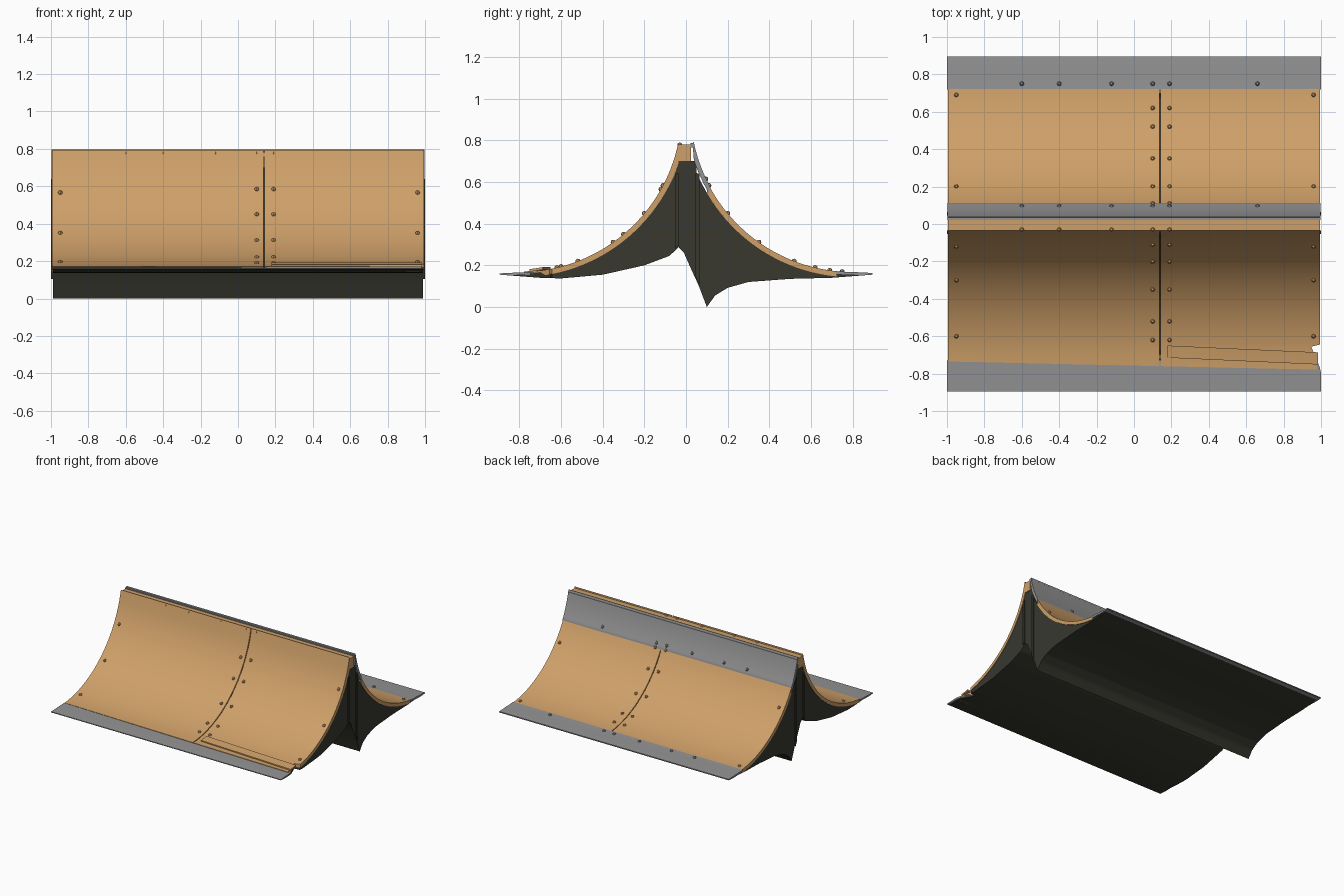
import bpy, bmesh, math
from mathutils import Matrix

if "Cube" in bpy.data.objects:
    bpy.data.objects.remove(bpy.data.objects["Cube"])


def material(name, rgb):
    m = bpy.data.materials.new(name)
    m.diffuse_color = (*rgb, 1)
    m.use_nodes = True
    m.node_tree.nodes["Principled BSDF"].inputs["Base Color"].default_value = m.diffuse_color
    return m


WOOD = material("plywood tan", (0.62, 0.35, 0.14))
STEEL = material("steel grey", (0.29, 0.29, 0.295))
DARK = material("dark olive frame", (0.04, 0.04, 0.03))

R = 0.783          # radius of the ride surface
ZC = 0.165 + R     # height of the arc centre
UNDER = [(-0.896, 0.155), (-0.7, 0.14), (-0.6, 0.137), (-0.4, 0.155), (-0.2, 0.2),
         (-0.08, 0.245), (-0.035, 0.287), (-0.01, 0.26), (0.03, 0.17), (0.06, 0.105),
         (0.1, 0.0), (0.14, 0.055), (0.2, 0.092), (0.3, 0.12), (0.5, 0.135),
         (0.7, 0.14), (0.896, 0.155)]


def surf(y, t=0.0):
    """Height of the ramp surface, pushed out by t along its normal."""
    a = abs(y)
    if a < 0.035:
        return 0.78 + t
    if a > 0.8:
        return 0.165 - 0.05 * (a - 0.8) + t
    d = 0.8 - a
    return ZC - math.sqrt(R * R - d * d) + t / max(0.25, math.sqrt(1 - (d / R) ** 2))


def under(y):
    """Height of the dark underside."""
    for (a, za), (b, zb) in zip(UNDER, UNDER[1:]):
        if a <= y <= b:
            return za + (zb - za) * (y - a) / (b - a)
    return 0.155


def span(a, b, n):
    return [a + (b - a) * i / n for i in range(n + 1)]


def finish(name, bm, mat):
    bmesh.ops.recalc_face_normals(bm, faces=bm.faces[:])
    me = bpy.data.meshes.new(name)
    bm.to_mesh(me)
    bm.free()
    me.materials.append(mat)
    ob = bpy.data.objects.new(name, me)
    bpy.context.collection.objects.link(ob)
    bpy.context.view_layer.objects.active = ob
    ob.select_set(True)
    bpy.ops.object.shade_smooth_by_angle(angle=math.radians(30))
    ob.select_set(False)
    return ob


def slab(name, mat, ys, top, bottom, x0, x1, skew=lambda x, y: 0):
    """Sheet along x made of columns over ys; x1 may depend on y."""
    bm = bmesh.new()
    rings = []
    for y in ys:
        xr = x1(y) if callable(x1) else x1
        rings.append([bm.verts.new((x, y + skew(x, y), z)) for x, z in
                      ((x0, bottom(y)), (xr, bottom(y)), (xr, top(y)), (x0, top(y)))])
    for a, b in zip(rings, rings[1:]):
        for i in range(4):
            j = (i + 1) % 4
            bm.faces.new((a[i], a[j], b[j], b[i]))
    bm.faces.new(rings[0])
    bm.faces.new(rings[-1])
    return finish(name, bm, mat)


def torn(full):
    """Right end with the broken notch at the front toe."""
    def f(y):
        if y > -0.645:
            return full
        return min(full, 0.945 + 0.05 * (-0.65 - y) / 0.12)
    return f


# dark body under the sheets
body_ys = sorted(set([p[0] for p in UNDER] + span(0.05, 0.75, 28) + span(-0.75, -0.05, 28)
                     + [-0.644, -0.655, -0.0499, 0.0499]))
slab("ramp_body", DARK, body_ys,
     lambda y: 0.70 if abs(y) < 0.05 else max(surf(y, -0.022 if abs(y) < 0.7 else -0.004),
                                              under(y) + 0.002),
     under, -0.99, torn(0.99))

# plywood ride panels, split by a seam
SEAM = 0.14
front_ys = [-0.735, -0.70, -0.656, -0.644] + span(-0.63, -0.035, 28)
back_ys = span(0.10, 0.722, 28)
toe_skew = lambda x, y: -0.022 * (x + 1) if y < -0.72 else 0
for side, ys, sk in (("front", front_ys, toe_skew), ("back", back_ys, lambda x, y: 0)):
    for half, a, b in (("left", -0.995, SEAM - 0.003), ("right", SEAM + 0.003, 0.995)):
        end = torn(b) if (side, half) == ("front", "right") else b
        slab(f"{side}_{half}_panel", WOOD, ys,
             lambda y: surf(y, 0.003), lambda y: surf(y, -0.022), a, end, sk)

# wooden ridge cap
slab("ridge_cap", WOOD, [-0.036, 0.025], lambda y: 0.78, lambda y: 0.70, -0.995, 0.995)

# loose torn board at the front toe
slab("loose_board", WOOD, [-0.715, -0.69, -0.65], lambda y: surf(y, 0.012),
     lambda y: surf(y, 0.0), 0.18, 0.985, lambda x, y: -0.045 * (x - 0.18))

# steel coping and toe plates
slab("coping_plate", STEEL, [0.022, 0.034] + span(0.036, 0.112, 8),
     lambda y: surf(y, 0.005), lambda y: surf(y, -0.015), -0.998, 0.998)
slab("coping_lip", STEEL, [0.022, 0.034, 0.042], lambda y: surf(y, 0.007),
     lambda y: surf(y, -0.01), -0.998, 0.998)
slab("back_toe_plate", STEEL, span(0.72, 0.896, 5), lambda y: surf(y, 0.003),
     lambda y: max(under(y), surf(y, -0.012)), -1.0, 1.0)
slab("front_toe_plate", STEEL, span(-0.896, -0.73, 5), lambda y: surf(y, 0.001),
     lambda y: max(under(y), surf(y, -0.012)), -1.0, torn(1.0))

# frame posts on both ends
for end, a, b in (("left", -1.0, -0.985), ("right", 0.985, 1.0)):
    for i, y in enumerate((-0.045, 0.055)):
        slab(f"{end}_post_{i + 1}", DARK, [y - 0.009, y + 0.009],
             lambda y: 0.64, lambda y: under(y) + 0.01, a, b)


# bolt heads
def bolts(name, mat, spots, t=0.003):
    bm = bmesh.new()
    for x, y in spots:
        bmesh.ops.create_uvsphere(bm, u_segments=8, v_segments=6, radius=0.012,
                                  matrix=Matrix.Translation((x, y, surf(y, t))))
    finish(name, bm, mat)


seam_bolts = [(SEAM + dx, s * y) for s in (-1, 1) for dx in (-0.04, 0.05)
              for y in (0.11, 0.2, 0.35, 0.52, 0.62)]
edge_bolts = [(x, y) for x in (-0.95, 0.96) for y in (-0.6, -0.3, -0.12, 0.2, 0.69)]
bolts("panel_bolts", WOOD, seam_bolts + edge_bolts)
ROW = (-0.6, -0.4, -0.12, 0.1, 0.19, 0.66)
bolts("ridge_bolts", WOOD, [(x, -0.03) for x in ROW[:5]], -0.002)
bolts("toe_bolts", STEEL, [(x, 0.75) for x in ROW])
bolts("coping_bolts", STEEL, [(x, 0.095) for x in ROW])
